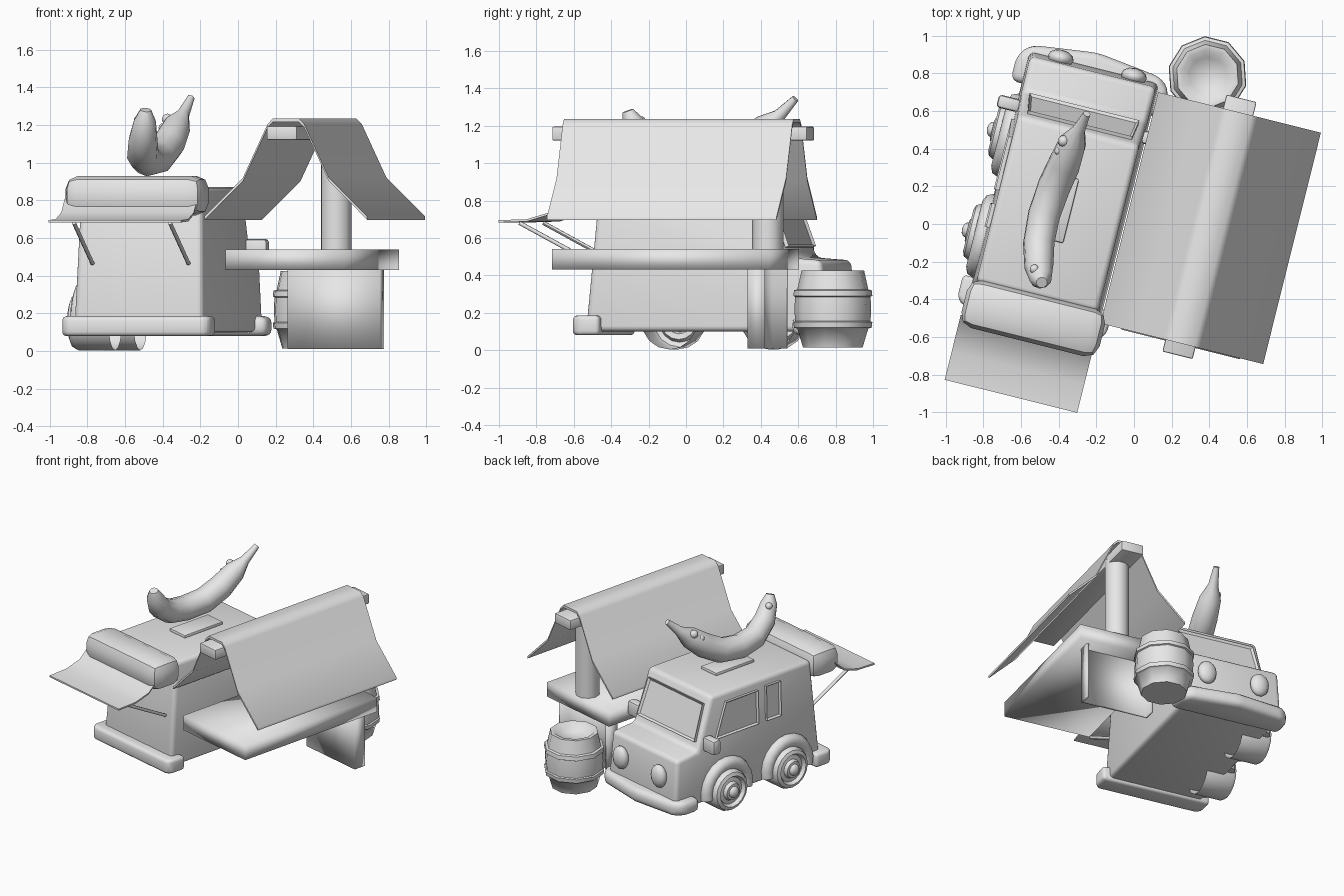
import bpy, bmesh, math
from mathutils import Matrix, Vector

cube = bpy.data.objects.get("Cube")
if cube:
    bpy.data.objects.remove(cube, do_unlink=True)

grey = bpy.data.materials.new("plain_grey")
grey.use_nodes = True
grey.diffuse_color = (0.8, 0.8, 0.8, 1)
grey.node_tree.nodes["Principled BSDF"].inputs["Base Color"].default_value = (0.8, 0.8, 0.8, 1)

# The whole scene is laid out straight, then turned about z
TURN = Matrix.Rotation(math.radians(-14), 4, 'Z')
VAN = -0.405   # van centre line
SHED = 0.40    # shelter centre line


def finish(ob, angle=40):
    ob.data.materials.append(grey)
    ob.matrix_world = TURN @ ob.matrix_world
    bpy.ops.object.select_all(action='DESELECT')
    ob.select_set(True)
    bpy.context.view_layer.objects.active = ob
    bpy.ops.object.shade_smooth_by_angle(angle=math.radians(angle))
    return ob


def from_bmesh(name, bm, angle=40):
    bmesh.ops.recalc_face_normals(bm, faces=bm.faces)
    me = bpy.data.meshes.new(name)
    bm.to_mesh(me)
    bm.free()
    ob = bpy.data.objects.new(name, me)
    bpy.context.collection.objects.link(ob)
    return finish(ob, angle)


def prism(name, outline, lo, hi, axis, bevel=0, segs=2, shape=None, angle=40):
    """Extrude a 2D outline along x, y or z; optional vertex reshaping and bevel."""
    place = {'x': lambda p, h: (h, p[0], p[1]),
             'y': lambda p, h: (p[0], h, p[1]),
             'z': lambda p, h: (p[0], p[1], h)}[axis]
    bm = bmesh.new()
    ends = [[bm.verts.new(place(p, h)) for p in outline] for h in (lo, hi)]
    for ring in ends:
        bm.faces.new(ring)
    for i in range(len(outline)):
        j = (i + 1) % len(outline)
        bm.faces.new((ends[0][i], ends[0][j], ends[1][j], ends[1][i]))
    if shape:
        for v in bm.verts:
            shape(v)
    bmesh.ops.recalc_face_normals(bm, faces=bm.faces)
    if bevel:
        bmesh.ops.bevel(bm, geom=bm.edges[:], offset=bevel, segments=segs,
                        affect='EDGES', profile=0.5, clamp_overlap=True)
    return from_bmesh(name, bm, angle)


def box(name, x0, x1, y0, y1, z0, z1, bevel=0, angle=40):
    return prism(name, [(x0, y0), (x1, y0), (x1, y1), (x0, y1)], z0, z1, 'z', bevel, angle=angle)


def lathe(name, profile, matrix, steps, angle=40):
    bm = bmesh.new()
    vs = [bm.verts.new((r, 0, h)) for r, h in profile]
    es = [bm.edges.new(pair) for pair in zip(vs, vs[1:])]
    bmesh.ops.spin(bm, geom=vs + es, axis=(0, 0, 1), cent=(0, 0, 0),
                   angle=2 * math.pi, steps=steps)
    bmesh.ops.remove_doubles(bm, verts=bm.verts, dist=0.0005)
    bm.transform(matrix)
    return from_bmesh(name, bm, angle)


def tube(name, path, radii, sides=2):
    cu = bpy.data.curves.new(name, 'CURVE')
    cu.dimensions = '3D'
    cu.bevel_depth = 1
    cu.bevel_resolution = sides
    cu.use_fill_caps = True
    sp = cu.splines.new('POLY')
    sp.points.add(len(path) - 1)
    for pt, co, r in zip(sp.points, path, radii):
        pt.co = (*co, 1)
        pt.radius = r
    ob = bpy.data.objects.new(name, cu)
    bpy.context.collection.objects.link(ob)
    bpy.ops.object.select_all(action='DESELECT')
    ob.select_set(True)
    bpy.context.view_layer.objects.active = ob
    bpy.ops.object.convert(target='MESH')
    return finish(bpy.context.object, 60)


def ball(name, centre, size):
    bm = bmesh.new()
    bmesh.ops.create_uvsphere(bm, u_segments=12, v_segments=8, radius=1)
    bm.transform(Matrix.Translation(centre) @ Matrix.Diagonal((*size, 1)))
    return from_bmesh(name, bm, 60)


def window(name, corners, outward, frame=0.02):
    """Raised frame around a sunken pane."""
    n = Vector(outward).normalized()
    bm = bmesh.new()
    back = [bm.verts.new(Vector(c) - n * 0.005) for c in corners]
    front = [bm.verts.new(Vector(c) + n * 0.02) for c in corners]
    for i in range(4):
        j = (i + 1) % 4
        bm.faces.new((back[i], back[j], front[j], front[i]))
    pane = bm.faces.new(front)
    bmesh.ops.recalc_face_normals(bm, faces=bm.faces)
    bmesh.ops.inset_region(bm, faces=[pane], thickness=frame)
    for v in pane.verts:
        v.co -= n * 0.014
    return from_bmesh(name, bm, 30)


# Van body: side outline, narrowing toward the roof
def half_width(z):
    return 0.355 - 0.03 * (z - 0.1)


def taper(v):
    v.co.x = VAN + math.copysign(half_width(v.co.z), v.co.x - VAN)


prism("van_body", [(-0.57, 0.1), (-0.5, 0.87), (0.41, 0.87), (0.54, 0.495),
                   (0.73, 0.48), (0.76, 0.1)], VAN - 0.35, VAN + 0.35, 'x', 0.03, 3, taper)

# Bumpers
prism("front_bumper", [(-0.82, 0.58), (-0.82, 0.72), (-0.76, 0.79), (VAN, 0.835),
                       (-0.05, 0.79), (0.01, 0.73), (0.01, 0.58)], 0.08, 0.185, 'z', 0.04, 3)
prism("rear_bumper", [(-0.815, -0.48), (-0.815, -0.6), (-0.785, -0.635), (-0.03, -0.635),
                      (0, -0.6), (0, -0.48)], 0.08, 0.185, 'z', 0.04, 3)

# Windscreen and side windows
window("windscreen", [(VAN + s * w, y, z) for s, w, y, z in
                      ((-1, 0.3, 0.522, 0.55), (1, 0.3, 0.522, 0.55),
                       (1, 0.285, 0.43, 0.81), (-1, 0.285, 0.43, 0.81))], (0, 0.34, 0.12))


def side_window(name, points):
    window(name, [(VAN - half_width(z), y, z) for y, z in points], (-1, 0, 0.03), 0.015)


side_window("door_window", [(0.385, 0.55), (0, 0.55), (0, 0.8), (0.29, 0.8)])
side_window("small_window", [(-0.075, 0.55), (-0.205, 0.55), (-0.205, 0.81), (-0.075, 0.81)])

# Headlights and mirrors on both sides
for side, word in ((-1, "right"), (1, "left")):
    ball(word + "_headlight", (VAN + 0.015 + side * 0.2, 0.76, 0.325), (0.07, 0.045, 0.085))
    x = VAN + side * 0.395
    box(word + "_mirror", x - 0.06, x + 0.06, 0.425, 0.495, 0.485, 0.595, 0.018)

# Wheels, hubs and arches along the open side
face_out = Matrix.Rotation(math.radians(-90), 4, 'Y')
for y, word in ((0.305, "front"), (-0.245, "rear")):
    centre = Vector((-0.61, y, 0.157))
    lathe(word + "_wheel", [(0.153, 0), (0.153, 0.2), (0.14, 0.225), (0.115, 0.235),
                            (0.1, 0.21), (0.07, 0.215), (0.06, 0.24), (0, 0.245)],
          Matrix.Translation(centre) @ face_out, 16)
    ball(word + "_hub", centre - Vector((0.24, 0, 0)), (0.03, 0.042, 0.042))
    turns = [math.radians(-12 + 17 * i) for i in range(13)]
    tube(word + "_arch", [(-0.76, y - 0.01 + 0.18 * math.cos(t), 0.16 + 0.18 * math.sin(t))
                          for t in turns], [0.05] * len(turns))

# Awning: casing, cloth and struts
box("awning_casing", -0.775, -0.02, -0.745, -0.485, 0.72, 0.93, 0.07)
cloth = [(-0.69, 0.81), (-0.77, 0.735), (-0.89, 0.7), (-1.045, 0.695)]
prism("awning_cloth", cloth + [(y, z - 0.012) for y, z in reversed(cloth)], -0.775, -0.05, 'x')
for x, word in ((-0.66, "right"), (-0.135, "left")):
    tube(word + "_awning_strut", [(x, -0.95, 0.68), (x, -0.545, 0.465)], [0.012] * 2, 1)

# Banana standing on a roof plate
box("roof_plate", -0.5, -0.34, -0.19, 0.16, 0.86, 0.89, 0.008)
banana = [(-0.4, -0.42, 1.28, 0.03), (-0.41, -0.4, 1.22, 0.06), (-0.435, -0.34, 1.12, 0.078),
          (-0.466, -0.22, 1.04, 0.085), (-0.475, -0.07, 1.015, 0.088), (-0.46, 0.09, 1.03, 0.09),
          (-0.435, 0.22, 1.1, 0.088), (-0.42, 0.337, 1.19, 0.075), (-0.405, 0.414, 1.255, 0.035),
          (-0.384, 0.507, 1.345, 0.02)]
tube("banana", [p[:3] for p in banana], [p[3] for p in banana], 3)
for x, y, z, r, word in ((-0.47, 0.336, 1.23, 0.03, "upper_eye"),
                         (-0.48, 0.28, 1.185, 0.024, "lower_eye"),
                         (-0.455, -0.36, 1.225, 0.025, "banana_spot")):
    ball(word, (x, y, z), (r, r, r))

# Shelter: counter, base, post, beam
box("counter", 0.07, 0.72, -0.56, 0.64, 0.43, 0.54, angle=179)
prism("counter_base", [(0.145, 0.595), (0.145, 0.5), (0.65, 0.5), (0.65, 0.595),
                       (0.635, 0.595), (0.635, 0.515), (0.16, 0.515), (0.16, 0.595)],
      0.01, 0.44, 'z', angle=100)
lathe("roof_post", [(0.084, 0.53), (0.084, 1.16)], Matrix.Translation((SHED, 0.55, 0)), 10)
box("ridge_beam", 0.31, 0.475, -0.62, 0.785, 1.12, 1.195, 0.008)

# Bent roof sheet
half = [(0.07, 1.235), (0.1, 1.205), (0.235, 0.92), (0.445, 0.715)]
top = [(SHED - w, z) for w, z in reversed(half)] + [(SHED + w, z) for w, z in half]
prism("shelter_roof", top + [(x, z - 0.018) for x, z in reversed(top)], -0.555, 0.71, 'y', angle=60)

# Barrel with two hoops
rings = [(0, 0.015), (0.16, 0.015), (0.19, 0.115), (0.208, 0.12), (0.212, 0.15), (0.202, 0.155),
         (0.206, 0.22), (0.202, 0.285), (0.212, 0.29), (0.208, 0.32), (0.19, 0.325), (0.168, 0.425),
         (0.14, 0.425), (0.1, 0.38), (0, 0.37)]
lathe("barrel", rings, Matrix.Translation(TURN.inverted() @ Vector((0.39, 0.785, 0))), 10, 60)
